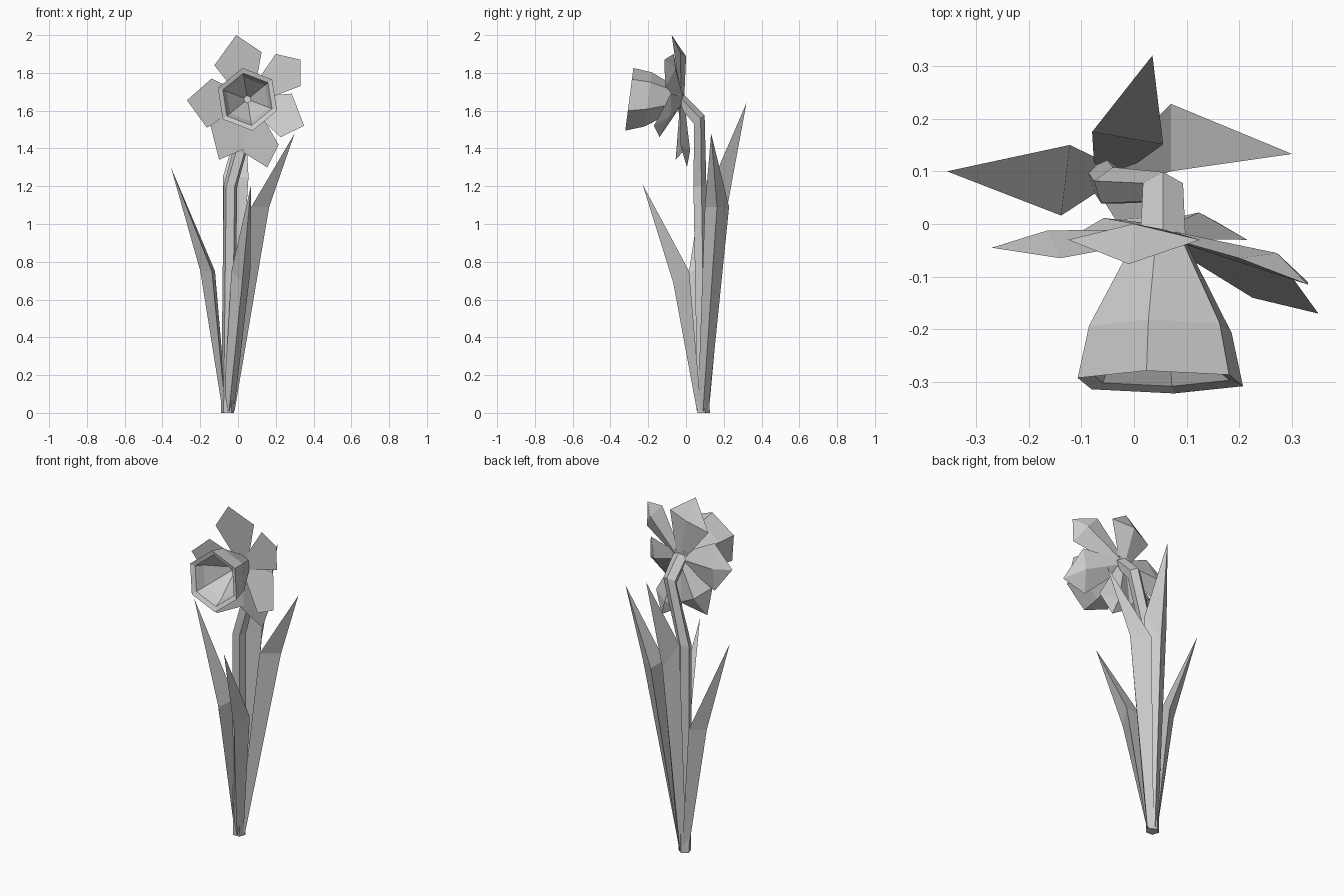
import bpy
from math import cos, sin, pi, radians
from mathutils import Vector

cube = bpy.data.objects.get("Cube")
if cube:
    bpy.data.objects.remove(cube)

grey = bpy.data.materials.new("plain grey")
grey.use_nodes = True
colour = (0.6, 0.6, 0.6, 1)
grey.diffuse_color = colour
grey.node_tree.nodes["Principled BSDF"].inputs["Base Color"].default_value = colour


def add_part(name, verts, faces):
    mesh = bpy.data.meshes.new(name)
    mesh.from_pydata([tuple(v) for v in verts], [], faces)
    mesh.materials.append(grey)
    obj = bpy.data.objects.new(name, mesh)
    bpy.context.collection.objects.link(obj)
    bpy.context.view_layer.objects.active = obj
    bpy.ops.object.mode_set(mode='EDIT')
    bpy.ops.mesh.select_all(action='SELECT')
    bpy.ops.mesh.normals_make_consistent(inside=False)
    bpy.ops.object.mode_set(mode='OBJECT')
    return obj


def loft(name, rings, caps=(True, True)):
    """Skin a list of rings that share a point count."""
    n = len(rings[0])
    faces = [(r * n + i, r * n + (i + 1) % n, (r + 1) * n + (i + 1) % n, (r + 1) * n + i)
             for r in range(len(rings) - 1) for i in range(n)]
    if caps[0]:
        faces.append(tuple(range(n)))
    if caps[1]:
        faces.append(tuple(range((len(rings) - 1) * n, len(rings) * n)))
    return add_part(name, [v for ring in rings for v in ring], faces)


# Leaves: three-sided blades with a flat inner face and an outer ridge
def leaf(name, heading, middle, width, depth, drop, tip):
    a = radians(heading)
    out = Vector((cos(a), sin(a), 0))
    side = Vector((-sin(a), cos(a), 0))
    middle = Vector(middle)
    root = Vector((-0.05, 0.09, 0.01)) + out * 0.012
    foot = [root + side * 0.028, root - side * 0.028, root + out * 0.02]
    bend = [middle + side * width / 2, middle - side * width / 2,
            middle + out * depth - Vector((0, 0, drop))]
    verts = foot + bend + [Vector(tip)]
    add_part(name, verts, [(0, 1, 2), (0, 1, 4, 3), (1, 2, 5, 4), (2, 0, 3, 5),
                           (3, 4, 6), (4, 5, 6), (5, 3, 6)])


leaf("right_leaf", 173, (-0.13, 0.083, 0.75), 0.135, 0.07, 0, (-0.355, 0.1, 1.3))
leaf("left_leaf", 0, (0.07, 0.164, 1.09), 0.128, 0.095, 0, (0.3, 0.133, 1.48))
leaf("back_leaf", 80, (-0.012, 0.163, 1.25), 0.137, 0.06, 0.14, (0.035, 0.32, 1.64))
leaf("front_leaf", -85, (0.015, 0.012, 0.75), 0.1, 0.08, 0.06, (0.07, -0.23, 1.21))

# Stem: five-sided tube that bends forward into the flower
path = [((-0.055, 0.09, 0), 0.036, 0), ((-0.04, 0.07, 1.2), 0.038, 5),
        ((0.055, 0.068, 1.55), 0.04, 40), ((0.055, -0.025, 1.65), 0.045, 85)]
rings = []
for centre, radius, tilt in path:
    t = radians(tilt)
    rings.append([Vector(centre) + radius * Vector((
        cos(k), sin(k) * cos(t), sin(k) * sin(t)))
        for k in (2 * pi * i / 5 + pi / 2 for i in range(5))])
loft("stem", rings)

# Trumpet: six-sided cup with a lip and a deep hollow
profile = [(-0.02, 0.045), (-0.2, 0.145), (-0.3, 0.168),
           (-0.29, 0.14), (-0.24, 0.118), (-0.11, 0.02)]
rings = []
for y, radius in profile:
    ring = []
    for i in range(6):
        k = 2 * pi * i / 6 + radians(99)
        dz = radius * sin(k)
        ring.append((0.05 + radius * cos(k), y + 0.13 * dz, 1.66 + dz))
    rings.append(ring)
loft("trumpet", rings)


# Petals: flat in front, with a raised ridge behind
heart = Vector((0.055, -0.025, 1.65))


def petal(name, first, tip, second):
    first, tip, second = Vector(first), Vector(tip), Vector(second)
    middle = (first + second) / 2
    ridge = middle.lerp(tip, 0.1) + Vector((0, 0.035, 0))
    side = (second - first).normalized() * 0.025
    verts = [heart - side, first, tip, second, heart + side,
             ridge, heart + Vector((0, 0.015, 0))]
    add_part(name, verts, [(0, 1, 2, 3, 4), (0, 1, 5, 6), (1, 2, 5),
                           (2, 3, 5), (3, 4, 6, 5), (4, 0, 6)])


petal("top_petal", (-0.125, -0.03, 1.84), (-0.01, -0.076, 2.0), (0.125, -0.03, 1.91))
petal("upper_left_petal", (0.2, -0.065, 1.9), (0.33, -0.115, 1.87), (0.33, -0.11, 1.73))
petal("lower_left_petal", (0.285, -0.08, 1.69), (0.35, -0.17, 1.52), (0.225, -0.14, 1.46))
petal("bottom_left_petal", (0.215, -0.03, 1.42), (0.155, 0.005, 1.3), (0.025, 0, 1.38))
petal("bottom_right_petal", (0.04, 0, 1.4), (-0.1, -0.055, 1.34), (-0.145, -0.04, 1.52))
petal("right_petal", (-0.165, -0.03, 1.51), (-0.27, -0.045, 1.655), (-0.14, -0.065, 1.77))
